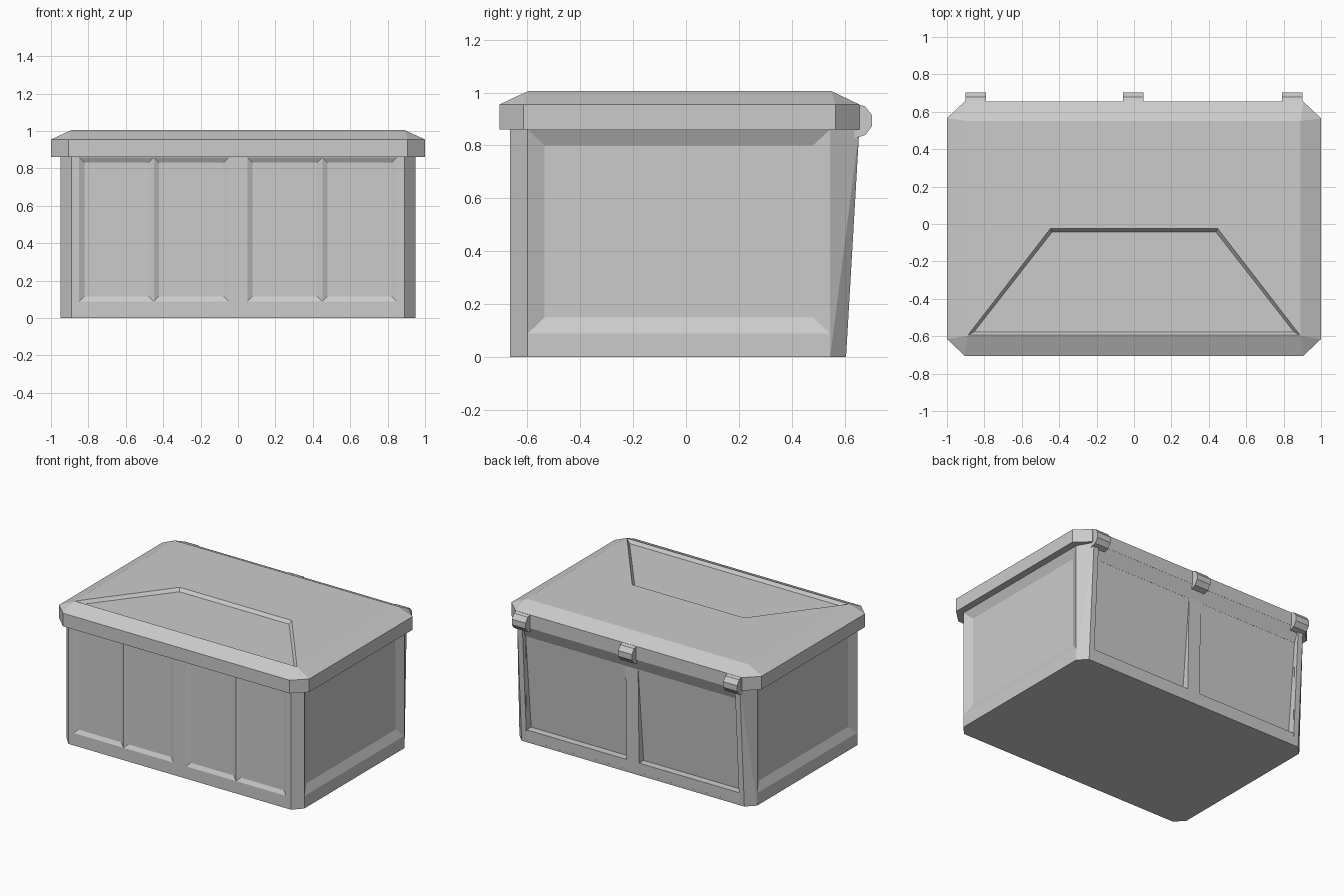
import bpy, bmesh, math

if "Cube" in bpy.data.objects:
    bpy.data.objects.remove(bpy.data.objects["Cube"])


def hull(name, pts):
    """Convex solid around a few points, with clean flat faces."""
    bm = bmesh.new()
    for p in pts:
        bm.verts.new(p)
    bmesh.ops.convex_hull(bm, input=bm.verts[:])
    bmesh.ops.dissolve_limit(bm, angle_limit=0.01, verts=bm.verts[:], edges=bm.edges[:])
    bmesh.ops.recalc_face_normals(bm, faces=bm.faces[:])
    me = bpy.data.meshes.new(name)
    bm.to_mesh(me)
    bm.free()
    ob = bpy.data.objects.new(name, me)
    bpy.context.collection.objects.link(ob)
    return ob


def cut(target, name, pts):
    """Subtract a convex cutter from the target."""
    cutter = hull(name, pts)
    cutter.hide_render = True
    cutter.hide_viewport = True
    cutter.display_type = 'WIRE'
    mod = target.modifiers.new(name, 'BOOLEAN')
    mod.operation = 'DIFFERENCE'
    mod.solver = 'EXACT'
    mod.object = cutter


def octagon(x, xi, y0, y0i, y1, y1i, z):
    """Rectangle with chamfered corners, mirrored in x."""
    half = [(xi, y0), (x, y0i), (x, y1i), (xi, y1)]
    return [(s * a, b, z) for s in (1, -1) for a, b in half]


E = 0.0005  # cutter overshoot

# chest body, back wall leaning outwards
body = hull("chest_body",
            octagon(0.95, 0.89, -0.665, -0.60, 0.605, 0.545, 0) +
            octagon(0.95, 0.89, -0.665, -0.60, 0.655, 0.545, 0.86))

# four bevelled front panels, in two pairs that share a ridge
w, d = 0.028, 0.015
for i, (a, b) in enumerate([(-0.85, -0.45), (-0.45, -0.05), (0.05, 0.45), (0.45, 0.85)]):
    cut(body, f"front_panel_cutter_{i}",
        [(x, -0.665 - E, z) for x in (a, b) for z in (0.088, 0.859)] +
        [(x, -0.665 + d, z) for x in (a + w, b - w) for z in (0.088 + w, 0.859 - w)])

# bevelled side panels
for s in (-1, 1):
    cut(body, f"side_panel_cutter_{s}",
        [(s * (0.95 + E), y, z) for y in (-0.599, 0.544) for z in (0.088, 0.859)] +
        [(s * 0.922, y, z) for y in (-0.535, 0.48) for z in (0.15, 0.80)])

# sloped band under the lid at the back, and two wedge-shaped back panels
profile = [(0.606, 0.02), (0.618, 0.77), (0.654, 0.858), (0.75, 0.858), (0.75, 0.02)]
cut(body, "back_band_cutter", [(x, y, z) for x in (-0.85, 0.85) for y, z in profile])
for s in (-1, 1):
    cut(body, f"back_panel_cutter_{s}",
        [(s * x, y, z) for x in (0.05, 0.849)
         for y, z in [(0.555, 0.09), (0.617, 0.765), (0.74, 0.765), (0.74, 0.09)]])

# lid with sloped rim
lid = hull("lid",
           octagon(1.0, 0.905, -0.705, -0.615, 0.655, 0.565, 0.86) +
           octagon(1.0, 0.905, -0.705, -0.615, 0.655, 0.565, 0.955) +
           [(x, y, 1.005) for x in (-0.89, 0.89) for y in (-0.597, 0.55)])

# trapezoid recess in the lid top
cut(lid, "lid_recess_cutter",
    [(s * x, y, z) for s in (-1, 1) for x, y, z in [
        (0.888, -0.594, 1.005 + E), (0.448, -0.025, 1.005 + E),
        (0.855, -0.577, 0.982), (0.438, -0.043, 0.982)]])

# hinge barrels
for name, x in (("left", -0.845), ("middle", -0.005), ("right", 0.845)):
    hull(f"hinge_{name}",
         [(x + dx, 0.638 + 0.0685 * math.cos(t), 0.893 + 0.066 * math.sin(t))
          for dx in (-0.055, 0.055)
          for t in [math.radians(18 + 36 * k) for k in range(10)]])
